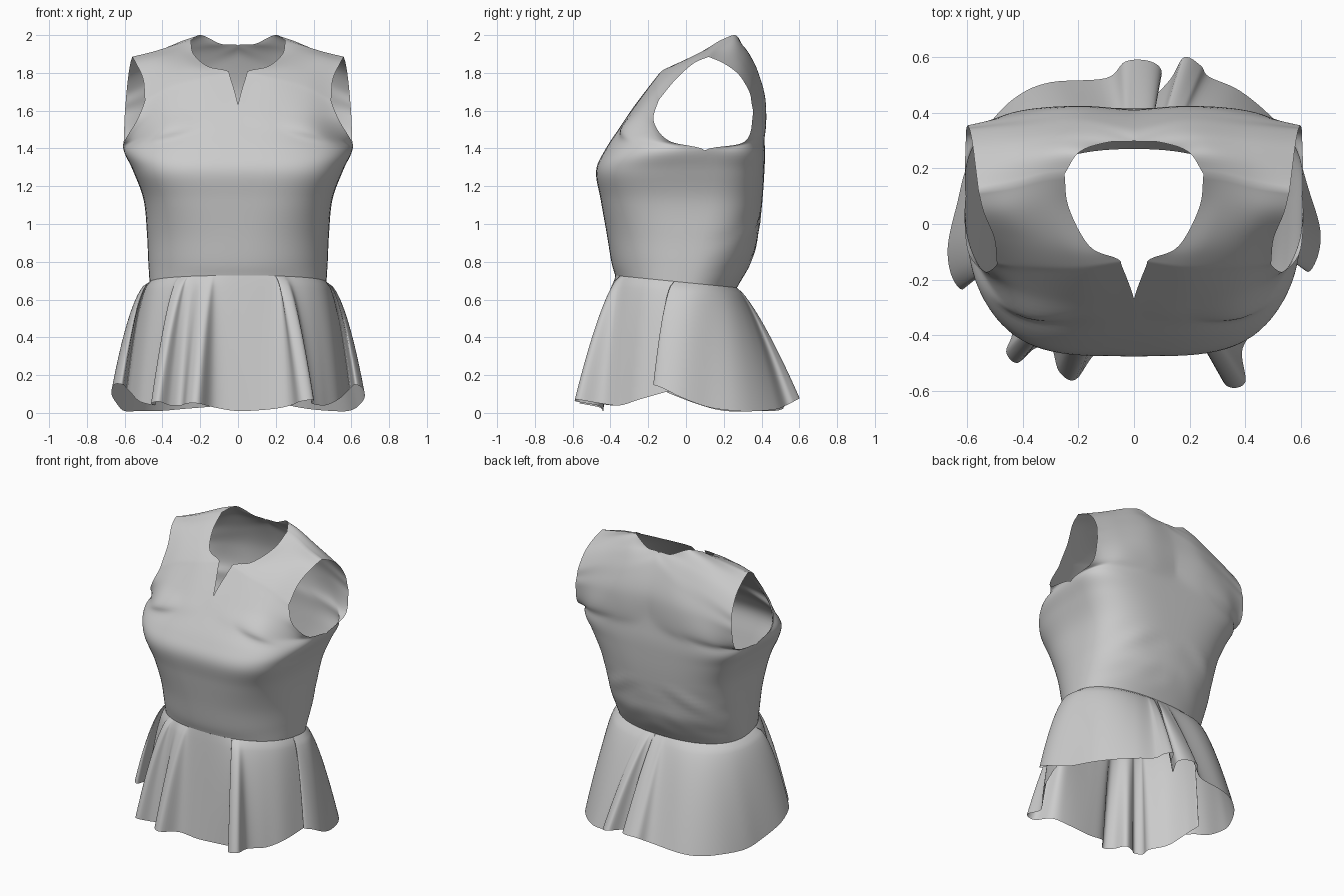
import bpy, bmesh, math
from mathutils import Vector, noise

N = 24   # points across half a panel


def catmull(pts, steps, closed=False):
    """Smooth curve through points, with `steps` samples per span."""
    p = [Vector(q) for q in pts]
    n = len(p)
    if closed:
        get = lambda i: p[i % n]
    else:
        ext = [2 * p[0] - p[1]] + p + [2 * p[-1] - p[-2]]
        get = lambda i: ext[i + 1]
    out = []
    for i in range(n if closed else n - 1):
        a, b, c, d = get(i - 1), get(i), get(i + 1), get(i + 2)
        for k in range(steps):
            t = k / steps
            out.append(0.5 * (2 * b + (c - a) * t + (2 * a - 5 * b + 4 * c - d) * t * t
                              + (3 * b - a - 3 * c + d) * t ** 3))
    if not closed:
        out.append(p[-1].copy())
    return out


def half_section(z, a, seam, y, n, tilt):
    """Quarter superellipse from the centre line (x=0) to the side seam."""
    out = []
    for i in range(N + 1):
        t = i / N * math.pi / 2
        c = max(math.cos(t), 0)
        py = seam + (y - seam) * c ** (2 / n)
        out.append(Vector((a * math.sin(t) ** (2 / n), py, z - tilt * py)))
    return out


def add_grid(bm, rows, closed=False):
    vs = [[bm.verts.new(p) for p in r] for r in rows]
    m = len(vs[0])
    for r0, r1 in zip(vs, vs[1:]):
        for j in range(m if closed else m - 1):
            k = (j + 1) % m
            bm.faces.new((r0[j], r0[k], r1[k], r1[j]))


def finish(bm, name, mirror=False):
    bmesh.ops.remove_doubles(bm, verts=bm.verts, dist=0.0005)
    bmesh.ops.recalc_face_normals(bm, faces=bm.faces)
    me = bpy.data.meshes.new(name)
    bm.to_mesh(me)
    bm.free()
    ob = bpy.data.objects.new(name, me)
    bpy.context.collection.objects.link(ob)
    if mirror:
        ob.modifiers.new("mirror", 'MIRROR').merge_threshold = 0.002
    for f in me.polygons:
        f.use_smooth = True
    return ob


# Bodice below the armholes:
# z, half width, seam y, front y, back y, front squareness, back squareness, tilt
rings = [(.69, .468, 0, -.375, .27, 2.3, 2.3, .1),
         (.80, .475, .03, -.395, .345, 2.4, 2.3, 0),
         (.95, .482, .05, -.42, .385, 2.6, 2.6, 0),
         (1.13, .50, .08, -.452, .405, 3.2, 2.9, 0),
         (1.28, .555, .10, -.476, .415, 3.6, 3.2, 0),
         (1.39, .605, .10, -.430, .418, 3.1, 3.5, 0)]

shoulder = [(.25, .18, 1.972), (.33, .17, 1.95), (.44, .14, 1.915), (.56, .12, 1.885)]

# Rows above the armhole base, running from centre/neckline to armhole edge
front_rows = [
    [(0, -.338, 1.53), (.2, -.345, 1.51), (.42, -.32, 1.48), (.60, -.09, 1.44)],
    [(0, -.27, 1.63), (.2, -.275, 1.61), (.38, -.25, 1.59), (.54, -.17, 1.54)],
    [(.042, -.155, 1.78), (.2, -.18, 1.74), (.365, -.175, 1.695), (.497, -.15, 1.64)],
    [(.06, -.125, 1.812), (.21, -.14, 1.785), (.365, -.14, 1.74), (.495, -.125, 1.68)],
    [(.16, -.08, 1.835), (.27, -.065, 1.835), (.39, -.06, 1.81), (.503, -.05, 1.77)],
    [(.235, .06, 1.90), (.32, .06, 1.90), (.44, .045, 1.88), (.54, .04, 1.85)],
    shoulder]
back_rows = [
    [(0, .41, 1.52), (.22, .422, 1.50), (.44, .398, 1.48), (.605, .31, 1.435)],
    [(0, .405, 1.70), (.22, .42, 1.66), (.42, .395, 1.62), (.60, .353, 1.57)],
    [(0, .345, 1.88), (.20, .385, 1.79), (.42, .37, 1.71), (.595, .347, 1.64)],
    [(0, .30, 1.945), (.19, .35, 1.87), (.42, .345, 1.78), (.59, .335, 1.70)],
    [(.09, .295, 1.953), (.24, .31, 1.925), (.42, .295, 1.86), (.58, .28, 1.79)],
    [(.195, .26, 2.0), (.29, .255, 1.967), (.43, .23, 1.905), (.57, .20, 1.85)],
    shoulder]

bm = bmesh.new()
for rows, front in ((front_rows, True), (back_rows, False)):
    dense = [half_section(z, a, s, f if front else b, nf if front else nb, tl)
             for z, a, s, f, b, nf, nb, tl in rings]
    dense += [catmull(r, N // 3) for r in rows]
    cols = [catmull(c, 6) for c in zip(*dense)]
    for col in cols:
        for p in col:
            p.x = max(p.x, 0)
            # soft creases above the waist at the back
            if not front and .71 < p.z < 1.1 and p.y > .1:
                fade = math.sin((p.z - .71) / .39 * math.pi)
                p.y += .012 * fade * noise.noise((p.x * 4, 0, p.z * 11 + p.x * 5))
    add_grid(bm, cols)
finish(bm, "bodice", mirror=True)

# Peplum hem, anticlockwise from the front centre, with its pleats
hem = [(0, -.44, .01), (.18, -.44, .02), (.28, -.47, .04), (.33, -.58, .06), (.40, -.57, .07),
       (.39, -.45, .05), (.46, -.35, .04), (.53, -.25, .07), (.575, -.11, .11), (.595, -.03, .13),
       (.62, -.17, .15), (.66, -.12, .13), (.67, -.02, .08), (.63, .12, .03), (.58, .27, .01),
       (.50, .38, .01), (.38, .48, .02), (.27, .53, .04), (.24, .57, .06), (.18, .60, .08),
       (.13, .52, .07), (.05, .44, .06), (.10, .54, .07), (.06, .585, .08), (-.03, .585, .08),
       (-.10, .525, .04), (-.30, .51, .02), (-.42, .46, .01), (-.52, .36, .01), (-.60, .21, .01),
       (-.635, .08, .04), (-.67, -.08, .10), (-.655, -.19, .15), (-.61, -.23, .15),
       (-.59, -.07, .13), (-.57, -.15, .11), (-.52, -.28, .06), (-.44, -.38, .04),
       (-.46, -.46, .05), (-.42, -.50, .06), (-.36, -.45, .04), (-.30, -.44, .04),
       (-.27, -.53, .05), (-.21, -.56, .05), (-.13, -.46, .03)]


def waist_point(h):
    """Point on the bodice's lower edge towards h; side pleats lean back."""
    y = h.y + .09 * min(max((abs(h.x) - .45) / .15, 0), 1)
    d = .375 if y < 0 else .27
    k = (abs(h.x / .468) ** 2.3 + abs(y / d) ** 2.3) ** (-1 / 2.3)
    return Vector((h.x * k, y * k, .69 - .1 * y * k))


hem_pts = catmull(hem, 6, closed=True)
rows = []
for i in range(25):
    t = i / 24
    row = []
    for h in hem_pts:
        w = waist_point(h)
        flare = t ** (.88 - .34 * min(abs(h.x) / .6, 1))
        p = w.lerp(h, flare)
        p.z = w.z + (h.z - w.z) * t
        row.append(p)
    rows.append(row)
bm = bmesh.new()
add_grid(bm, rows, closed=True)
finish(bm, "peplum")
